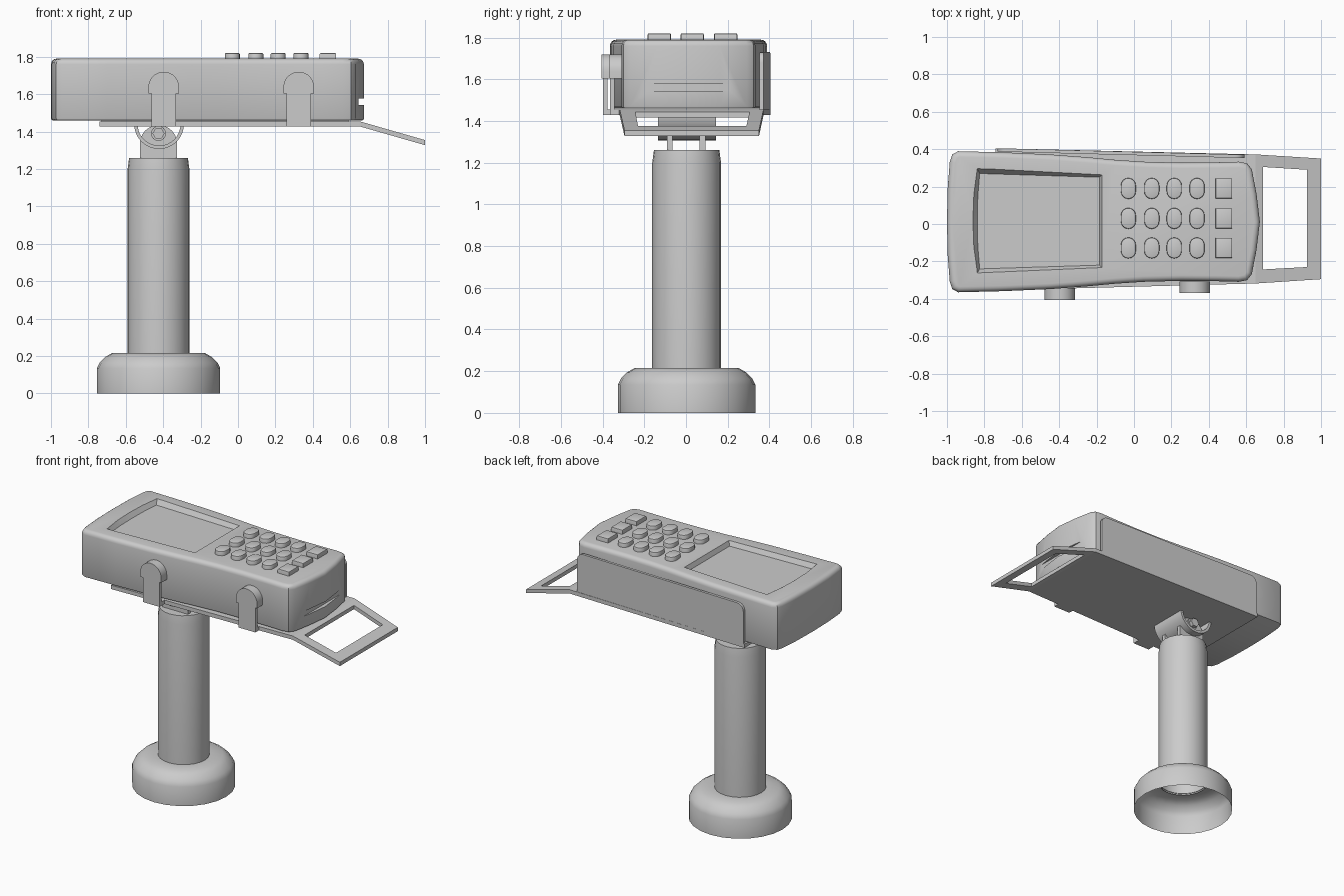
import bpy, bmesh
from math import sin, cos, pi, radians

if "Cube" in bpy.data.objects:
    bpy.data.objects.remove(bpy.data.objects["Cube"])

PX = -0.425          # stand axis
CY = 0.012           # terminal centre line


def finish(name, bm, smooth=True, angle=35):
    bmesh.ops.recalc_face_normals(bm, faces=bm.faces)
    me = bpy.data.meshes.new(name)
    bm.to_mesh(me)
    bm.free()
    ob = bpy.data.objects.new(name, me)
    bpy.context.collection.objects.link(ob)
    if smooth:
        shade(ob, angle)
    return ob


def activate(ob):
    bpy.ops.object.select_all(action='DESELECT')
    ob.select_set(True)
    bpy.context.view_layer.objects.active = ob


def shade(ob, angle=35):
    activate(ob)
    bpy.ops.object.shade_smooth_by_angle(angle=radians(angle))


def loft(lower, upper):
    """Closed solid between two 3D rings of equal length."""
    bm = bmesh.new()
    a = [bm.verts.new(p) for p in lower]
    b = [bm.verts.new(p) for p in upper]
    n = len(a)
    bm.faces.new(a[::-1])
    bm.faces.new(b)
    for i in range(n):
        j = (i + 1) % n
        bm.faces.new((a[i], a[j], b[j], b[i]))
    bmesh.ops.recalc_face_normals(bm, faces=bm.faces)
    return bm


def prism(pts, lo, hi, axis='z'):
    put = (lambda p, t: (p[0], p[1], t)) if axis == 'z' else (lambda p, t: (p[0], t, p[1]))
    return loft([put(p, lo) for p in pts], [put(p, hi) for p in pts])


def box(x0, x1, z0, z1):
    return [(x0, z0), (x1, z0), (x1, z1), (x0, z1)]


def arc(cx, cz, r, a0, a1, n):
    return [(cx + r * cos(radians(a0 + (a1 - a0) * i / n)),
             cz + r * sin(radians(a0 + (a1 - a0) * i / n))) for i in range(n + 1)]


def circle(cx, cz, r, n):
    return arc(cx, cz, r, 0, 360, n)[:-1]


def bevel_level(bm, z, offset, segments):
    es = [e for e in bm.edges if all(abs(v.co.z - z) < 1e-5 for v in e.verts)]
    bmesh.ops.bevel(bm, geom=es, offset=offset, segments=segments, profile=0.5,
                    affect='EDGES', clamp_overlap=False)


def revolve(name, profile, n):
    bm = bmesh.new()
    rings = [[bm.verts.new((PX + r * cos(2 * pi * i / n), 0.003 + r * sin(2 * pi * i / n), z))
              for i in range(n)] for r, z in profile]
    for a, b in zip(rings, rings[1:]):
        for i in range(n):
            j = (i + 1) % n
            bm.faces.new((a[i], a[j], b[j], b[i]))
    return finish(name, bm)


def cut(ob, cutter):
    cutter.hide_render = True
    activate(ob)
    m = ob.modifiers.new("cut", 'BOOLEAN')
    m.operation, m.solver, m.object = 'DIFFERENCE', 'EXACT', cutter
    bpy.ops.object.modifier_apply(modifier=m.name)
    bpy.data.objects.remove(cutter, do_unlink=True)


# stand: hollow foot and tube
revolve("foot", [(0.33, 0), (0.33, 0.135), (0.315, 0.165), (0.285, 0.195), (0.25, 0.215), (0.16, 0.215)], 24)
revolve("pole", [(0.165, 0.205), (0.165, 1.2), (0.157, 1.26), (0.0005, 1.26)], 24)

# tilt joint: two lugs, curved cradle, bolt
lug = [(PX - 0.1, 1.25), (PX + 0.1, 1.25)] + arc(PX, 1.335, 0.1, 0, 180, 12)
for side, y in (("front", -0.092), ("back", 0.065)):
    finish(side + "_lug", prism(lug, y, y + 0.028, 'y'))
cradle = arc(PX + 0.003, 1.44, 0.133, 180, 360, 16) + arc(PX + 0.003, 1.44, 0.115, 360, 180, 16)
finish("tilt_cradle", prism(cradle, -0.135, 0.143, 'y'))
finish("bolt_shaft", prism(circle(PX, 1.39, 0.016, 12), -0.13, 0.13, 'y'))
for side, s in (("front", -1), ("back", 1)):
    finish(side + "_washer", prism(circle(PX, 1.39, 0.04, 16), 0.092 * s, 0.105 * s, 'y'))
    finish(side + "_bolt_head", prism(circle(PX, 1.39, 0.032, 6), 0.105 * s, 0.13 * s, 'y'), False)

# terminal body: waisted outline, rounded top edge
half = [(-1.0, 0), (-0.996, 0.18), (-0.985, 0.32), (-0.972, 0.36), (-0.94, 0.377), (-0.7, 0.371),
        (-0.45, 0.36), (-0.25, 0.345), (-0.1, 0.331), (0.05, 0.321), (0.25, 0.316), (0.45, 0.318),
        (0.56, 0.321), (0.605, 0.312), (0.63, 0.28), (0.655, 0.15), (0.673, 0)]
outline = [(x, CY + y) for x, y in half] + [(x, CY - y) for x, y in half[-2:0:-1]]
bm = prism(outline, 1.46, 1.79)
bevel_level(bm, 1.79, 0.03, 4)
bevel_level(bm, 1.46, 0.01, 2)
body = finish("terminal_body", bm, False)

# sunken screen with sloping walls
rim = [(-0.84, 0.30), (-0.86, 0.15), (-0.865, CY), (-0.86, -0.12), (-0.84, -0.265), (-0.17, -0.235), (-0.17, 0.265)]
floor = [(-0.825, 0.27), (-0.835, 0.15), (-0.838, CY), (-0.835, -0.12), (-0.825, -0.24), (-0.185, -0.22), (-0.185, 0.25)]
cut(body, finish("screen_cutter", loft([(x, y, 1.758) for x, y in floor],
                                       [(x, y, 1.795) for x, y in rim]), False))
# paper slot in the end face
cut(body, finish("slot_cutter", prism([(0.645, -0.222), (0.75, -0.222), (0.75, 0.235), (0.645, 0.235)],
                                      1.543, 1.578), False))
shade(body, 30)

# keypad: oval keys and one column of square keys
for row, y in enumerate((0.19, 0.03, -0.128)):
    for col, x in enumerate((-0.03, 0.095, 0.215, 0.337)):
        oval = arc(x, y + 0.016, 0.04, 0, 180, 8) + arc(x, y - 0.016, 0.04, 180, 360, 8)
        bm = prism(oval, 1.78, 1.82)
        bevel_level(bm, 1.82, 0.006, 2)
        finish(f"key_{row}_{col}", bm)
    bm = prism(box(0.437, 0.525, y - 0.054, y + 0.054), 1.78, 1.82)
    bevel_level(bm, 1.82, 0.006, 2)
    finish(f"square_key_{row}", bm)

# base plate bending down into an open handle
def z_at(x):
    return 1.455 - max(0, x - 0.65) * 0.287

pts = [(-0.74, 0.405), (-0.74, -0.355), (0.65, -0.318), (0.65, 0.372),
       (1.0, 0.35), (1.0, -0.295),
       (0.69, 0.305), (0.69, -0.243), (0.925, -0.23), (0.925, 0.29)]
quads = [(0, 1, 2, 3), (3, 2, 7, 6), (2, 5, 8, 7), (5, 4, 9, 8), (4, 3, 6, 9)]
bm = bmesh.new()
vs = [bm.verts.new((x, y, z_at(x))) for x, y in pts]
for q in quads:
    bm.faces.new([vs[i] for i in q])
ext = bmesh.ops.extrude_face_region(bm, geom=bm.faces[:], use_keep_orig=True)
for v in ext["geom"]:
    if isinstance(v, bmesh.types.BMVert):
        v.co.z -= 0.027
finish("base_plate_and_handle", bm, False)

# upright plate along the back, following the taper
side = [(-0.73, 1.43), (0.59, 1.43)] + arc(0.54, 1.68, 0.05, 0, 90, 6) + arc(-0.68, 1.68, 0.05, 90, 180, 6)
def y_at(x):
    return 0.405 - (x + 0.73) * 0.026
finish("back_side_plate", loft([(x, y_at(x) - 0.018, z) for x, z in side],
                               [(x, y_at(x), z) for x, z in side]))

# front clips: strap, tab and round-topped pad
for name, x, y in (("left_clip", -0.397, -0.405), ("right_clip", 0.325, -0.37)):
    finish(name + "_strap", prism(box(x - 0.065, x + 0.065, 1.428, 1.64), y + 0.006, y + 0.028, 'y'), False)
    finish(name + "_tab", prism(box(x - 0.065, x + 0.065, 1.428, 1.455), y + 0.028, y + 0.08, 'y'), False)
    pad = [(x - 0.082, 1.604), (x + 0.082, 1.604)] + arc(x, 1.638, 0.082, 0, 180, 14)
    finish(name + "_pad", prism(pad, y, y + 0.062, 'y'))
